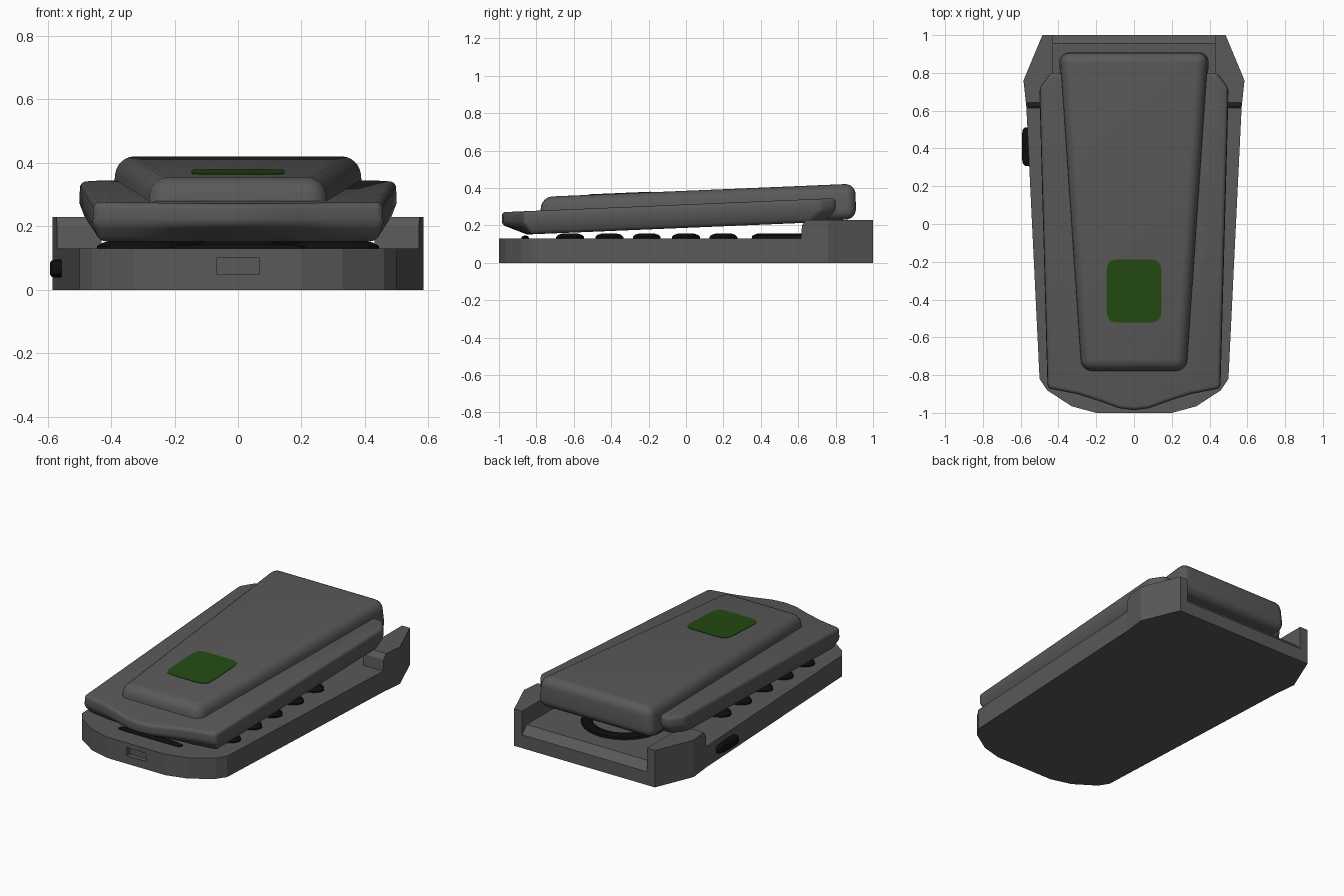
import bpy, bmesh, math

if "Cube" in bpy.data.objects:
    bpy.data.objects.remove(bpy.data.objects["Cube"], do_unlink=True)

TILT = 0.042  # lid rises towards the hinge


def material(name, rgb):
    m = bpy.data.materials.new(name)
    m.use_nodes = True
    m.diffuse_color = (*rgb, 1)
    m.node_tree.nodes["Principled BSDF"].inputs["Base Color"].default_value = (*rgb, 1)
    return m


GREY = material("grey plastic", (0.1, 0.1, 0.1))
BLACK = material("black rubber", (0.004, 0.004, 0.004))
GREEN = material("green display", (0.018, 0.07, 0.006))


def finish(bm, name, mat):
    bmesh.ops.recalc_face_normals(bm, faces=bm.faces)
    mesh = bpy.data.meshes.new(name)
    bm.to_mesh(mesh)
    bm.free()
    ob = bpy.data.objects.new(name, mesh)
    bpy.context.collection.objects.link(ob)
    mesh.materials.append(mat)
    return ob


def select(ob):
    bpy.ops.object.select_all(action="DESELECT")
    ob.select_set(True)
    bpy.context.view_layer.objects.active = ob


def smooth(ob, angle=35):
    select(ob)
    bpy.ops.object.shade_smooth_by_angle(angle=math.radians(angle))


def loft(name, rings, mat):
    """Skin equal-length rings of 3D points and cap both ends."""
    bm = bmesh.new()
    rows = [[bm.verts.new(p) for p in ring] for ring in rings]
    n = len(rows[0])
    for a, b in zip(rows, rows[1:]):
        for i in range(n):
            j = (i + 1) % n
            bm.faces.new((a[i], a[j], b[j], b[i]))
    bm.faces.new(rows[0])
    bm.faces.new(rows[-1])
    return finish(bm, name, mat)


def mirrored(half):
    """Close a right-hand outline by mirroring it across x = 0."""
    return half + [(-x, y) for x, y in reversed(half) if x > 0]


def sheared(outline, z):
    return [(x, y, z + TILT * y) for x, y in outline]


def bevel(ob, width, segments):
    mod = ob.modifiers.new("rounding", "BEVEL")
    mod.width = width
    mod.segments = segments
    mod.limit_method = "ANGLE"
    mod.angle_limit = math.radians(35)
    select(ob)
    bpy.ops.object.modifier_apply(modifier=mod.name)
    smooth(ob, 50)


def cut(ob, cutter):
    mod = ob.modifiers.new("cut", "BOOLEAN")
    mod.operation = "DIFFERENCE"
    mod.solver = "EXACT"
    mod.object = cutter
    select(ob)
    bpy.ops.object.modifier_apply(modifier=mod.name)
    bpy.data.objects.remove(cutter, do_unlink=True)


def side_cutter(profile, half_width):
    """Cutter with a (y, z) profile spanning both sides of x = 0."""
    return loft("cutter", [[(x, y, z) for y, z in profile]
                           for x in (-half_width, half_width)], GREY)


def oval(rx, ry, power=1.0, n=32):
    pts = []
    for i in range(n):
        a = 2 * math.pi * (i + 0.5) / n
        c, s = math.cos(a), math.sin(a)
        pts.append((rx * math.copysign(abs(c) ** power, c),
                    ry * math.copysign(abs(s) ** power, s)))
    return pts


# Lower body: one block, cut down to leave two hinge ears at the back
body = mirrored([(0.2, -1), (0.33, -0.965), (0.46, -0.88), (0.5, -0.82),
                 (0.57, 0.62), (0.585, 0.76), (0.485, 1)])
base = loft("lower_body", [[(x, y, z) for x, y in body] for z in (0, 0.23)], GREY)
cut(base, side_cutter([(-1.2, 0.13), (0.615, 0.13), (0.62, 0.2), (0.65, 0.24),
                       (0.65, 0.4), (-1.2, 0.4)], 0.8))
cut(base, side_cutter([(0.5, 0.13), (0.955, 0.13), (1.02, 0.062),
                       (1.2, 0.062), (1.2, 0.4), (0.5, 0.4)], 0.43))
cut(base, side_cutter([(-1.1, 0.05), (-0.97, 0.05), (-0.97, 0.1), (-1.1, 0.1)], 0.067))

# Lid shell, with an undercut front lip
lid_half = [(0, -0.985), (0.08, -0.975), (0.19, -0.935), (0.3, -0.9), (0.455, -0.87),
            (0.498, 0.72), (0.44, 0.8)]
top = mirrored(lid_half)
under = mirrored([(x * 0.96, max(y, -0.89) + (0.04 if y < 0 else -0.06))
                  for x, y in lid_half])
middle = [(x * 1.006, y) for x, y in top]
lid = loft("lid_shell", [sheared(under, 0.187), sheared(middle, 0.245),
                         sheared(top, 0.312)], GREY)
bevel(lid, 0.035, 5)

# Raised panel running the length of the lid
foot = mirrored([(0.29, -0.79), (0.405, 0.91)])
crown = mirrored([(0.27, -0.77), (0.385, 0.905)])
panel = loft("lid_raised_panel", [sheared(foot, 0.195), sheared(crown, 0.385)], GREY)
bevel(panel, 0.055, 6)

# Outer display plate
plate = [(x, y - 0.355) for x, y in oval(0.146, 0.168, 0.3)]
loft("outer_display", [sheared(plate, z) for z in (0.381, 0.388)], GREEN)


def dome(name, x, y, rx, ry, height, power=1.0):
    rings = []
    for scale, h in ((1, -0.005), (1, 0.3), (0.85, 0.7), (0.55, 0.95), (0.2, 1)):
        rings.append([(x + px * scale, y + py * scale, 0.13 + h * height)
                      for px, py in oval(rx, ry, power)])
    smooth(loft(name, rings, mat=BLACK), 50)


# Keypad
for r, y in enumerate((-0.62, -0.41, -0.21, 0, 0.2)):
    for c, x in enumerate((-0.305, 0, 0.305)):
        dome(f"key_{r + 1}_{c + 1}", x, y, 0.14, 0.075, 0.028)

# Navigation ring
section = [(0.25, 0.128), (0.245, 0.145), (0.215, 0.158), (0.185, 0.145), (0.18, 0.128)]
bm = bmesh.new()
N = 48
rows = []
for i in range(N):
    a = 2 * math.pi * i / N
    rows.append([bm.verts.new((r * math.cos(a), 0.6 + r * math.sin(a), z))
                 for r, z in section])
for i in range(N):
    a, b = rows[i], rows[(i + 1) % N]
    for k in range(len(section)):
        m = (k + 1) % len(section)
        bm.faces.new((a[k], b[k], b[m], a[m]))
smooth(finish(bm, "navigation_ring", BLACK), 50)

# Microphone bar at the front of the keypad
dome("microphone_bar", 0, -0.86, 0.215, 0.02, 0.015, 0.3)

# Side button
rings = [[(x, 0.41 + py * s, 0.067 + pz * s) for py, pz in oval(0.102, 0.028, 0.5)]
         for x, s in ((-0.54, 1), (-0.578, 1), (-0.588, 0.9), (-0.592, 0.7))]
smooth(loft("side_button", rings, BLACK), 50)
